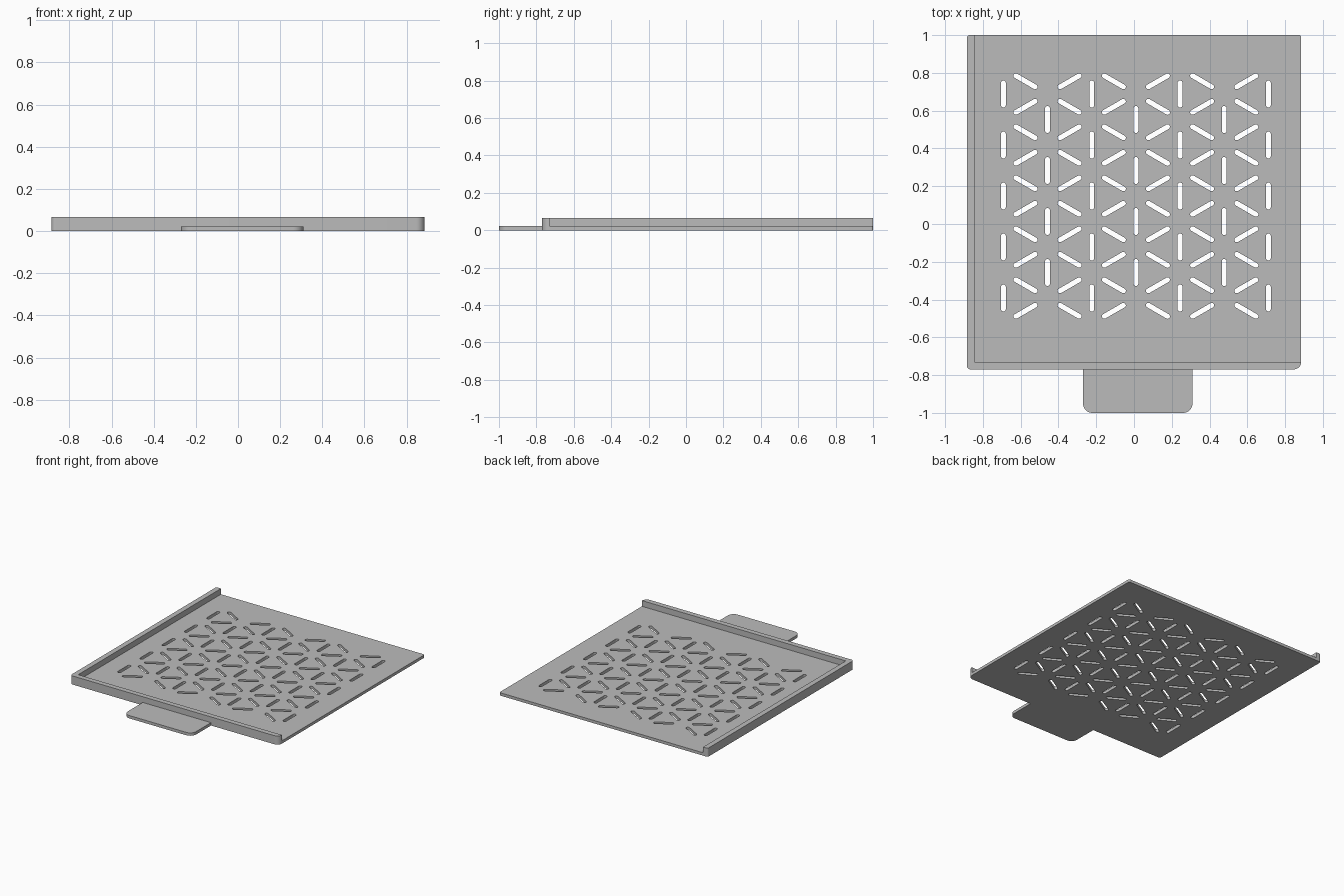
import bpy, bmesh, math
from mathutils import Matrix, Vector

cube = bpy.data.objects.get("Cube")
if cube:
    bpy.data.objects.remove(cube, do_unlink=True)

BASE, RIM_H, RIM_W = 0.022, 0.066, 0.04   # floor thickness, rim height, rim width
X, FRONT, BACK = 0.885, -0.77, 1.0        # tray half width and depth limits
PITCH = 0.27                              # triangular slot lattice
COL = PITCH * math.sqrt(3) / 2

grey = bpy.data.materials.new("grey plastic")
grey.use_nodes = True
grey.diffuse_color = (0.5, 0.5, 0.5, 1)
grey.node_tree.nodes["Principled BSDF"].inputs["Base Color"].default_value = grey.diffuse_color


def rounded_rect(x0, x1, y0, y1, radii, steps=8):
    """Outline, with corner radii from front left anticlockwise."""
    corners = [(x0, y0, 1, 1), (x1, y0, -1, 1), (x1, y1, -1, -1), (x0, y1, 1, -1)]
    points = []
    for i, ((x, y, sx, sy), r) in enumerate(zip(corners, radii)):
        if r == 0:
            points.append(Vector((x, y, 0)))
            continue
        for k in range(steps + 1):
            a = math.pi + (i + k / steps) * math.pi / 2
            points.append(Vector((x + sx * r + r * math.cos(a), y + sy * r + r * math.sin(a), 0)))
    return points


def add_prism(bm, points, z0, z1):
    low = [bm.verts.new((p.x, p.y, z0)) for p in points]
    high = [bm.verts.new((p.x, p.y, z1)) for p in points]
    bm.faces.new(low[::-1])
    bm.faces.new(high)
    n = len(points)
    for i in range(n):
        j = (i + 1) % n
        bm.faces.new((low[i], low[j], high[j], high[i]))


def make_object(name, bm):
    mesh = bpy.data.meshes.new(name)
    bm.to_mesh(mesh)
    bm.free()
    mesh.materials.append(grey)
    obj = bpy.data.objects.new(name, mesh)
    bpy.context.collection.objects.link(obj)
    return obj


def activate(obj):
    bpy.ops.object.select_all(action='DESELECT')
    obj.select_set(True)
    bpy.context.view_layer.objects.active = obj


def cut(target, cutter):
    mod = target.modifiers.new("cut", 'BOOLEAN')
    mod.operation, mod.solver, mod.object = 'DIFFERENCE', 'EXACT', cutter
    activate(target)
    bpy.ops.object.modifier_apply(modifier=mod.name)
    bpy.data.objects.remove(cutter, do_unlink=True)


# Tray block, hollowed so that only the left and front rims stay tall
bm = bmesh.new()
add_prism(bm, rounded_rect(-X, X, FRONT, BACK, (0.02, 0.04, 0.01, 0.015)), 0, RIM_H)
tray = make_object("tray", bm)
bm = bmesh.new()
add_prism(bm, rounded_rect(RIM_W - X, 1.2, FRONT + RIM_W, 1.2, (0, 0, 0, 0)), BASE, 0.2)
cut(tray, make_object("tray_pocket", bm))

# Drain slots along the edges of a honeycomb lattice
bm = bmesh.new()
w, h = 0.013, 0.0715
slot = rounded_rect(-w, w, -h, h, (w * 0.999,) * 4, 4)


def add_slot(x, y, angle):
    turn = Matrix.Translation((x, y, 0)) @ Matrix.Rotation(angle, 4, 'Z')
    add_prism(bm, [turn @ p for p in slot], -0.1, 0.1)


CX, TOP = 0.01, 0.688
for c in range(7):
    odd = c % 2
    x = CX + (c - 3) * COL
    for r in range(5 - odd):
        add_slot(x, TOP - PITCH * (r + odd / 2), 0)
    if c < 6:
        for r in range(10):
            lean = 1 if (c + r) % 2 == 0 else -1
            add_slot(x + COL / 2, TOP + PITCH / 4 - r * PITCH / 2, lean * math.radians(60))
cut(tray, make_object("slot_cutters", bm))

# Pull tab at the front
bm = bmesh.new()
add_prism(bm, rounded_rect(-0.27, 0.31, -1, FRONT, (0.05, 0.05, 0, 0)), 0, BASE)
tab = make_object("pull_tab", bm)

for obj in (tray, tab):
    activate(obj)
    bpy.ops.object.shade_smooth_by_angle(angle=math.radians(30))
